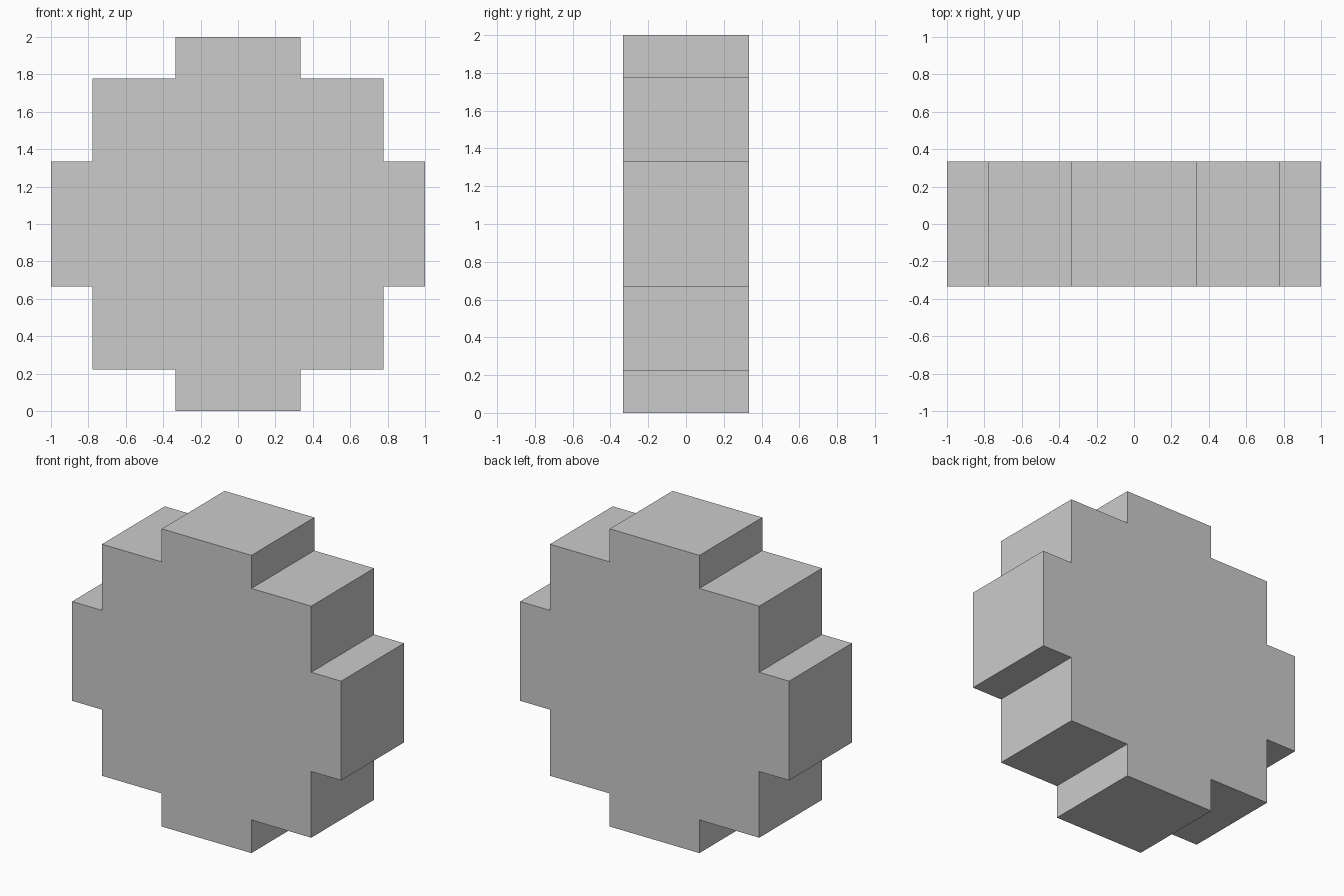
import bpy, bmesh
from mathutils import Vector

if "Cube" in bpy.data.objects:
    bpy.data.objects.remove(bpy.data.objects["Cube"])

U = 2 / 9            # one step of the nine-step grid
HALF_DEPTH = 1.5 * U

# Stepped outline of one quarter, repeated by quarter turns
quarter = [(4.5, 1.5), (3.5, 1.5), (3.5, 3.5), (1.5, 3.5), (1.5, 4.5)]
outline = []
for _ in range(4):
    outline += quarter
    quarter = [(-z, x) for x, z in quarter]

# Stepped disc: outline face extruded from front to back
bm = bmesh.new()
front = bm.faces.new([bm.verts.new((x * U, -HALF_DEPTH, z * U + 1)) for x, z in outline])
ext = bmesh.ops.extrude_face_region(bm, geom=[front], use_keep_orig=True)
back = [v for v in ext["geom"] if isinstance(v, bmesh.types.BMVert)]
bmesh.ops.translate(bm, verts=back, vec=Vector((0, 2 * HALF_DEPTH, 0)))
bmesh.ops.recalc_face_normals(bm, faces=bm.faces)

mesh = bpy.data.meshes.new("stepped_disc")
bm.to_mesh(mesh)
bm.free()
bpy.context.collection.objects.link(bpy.data.objects.new("stepped_disc", mesh))
